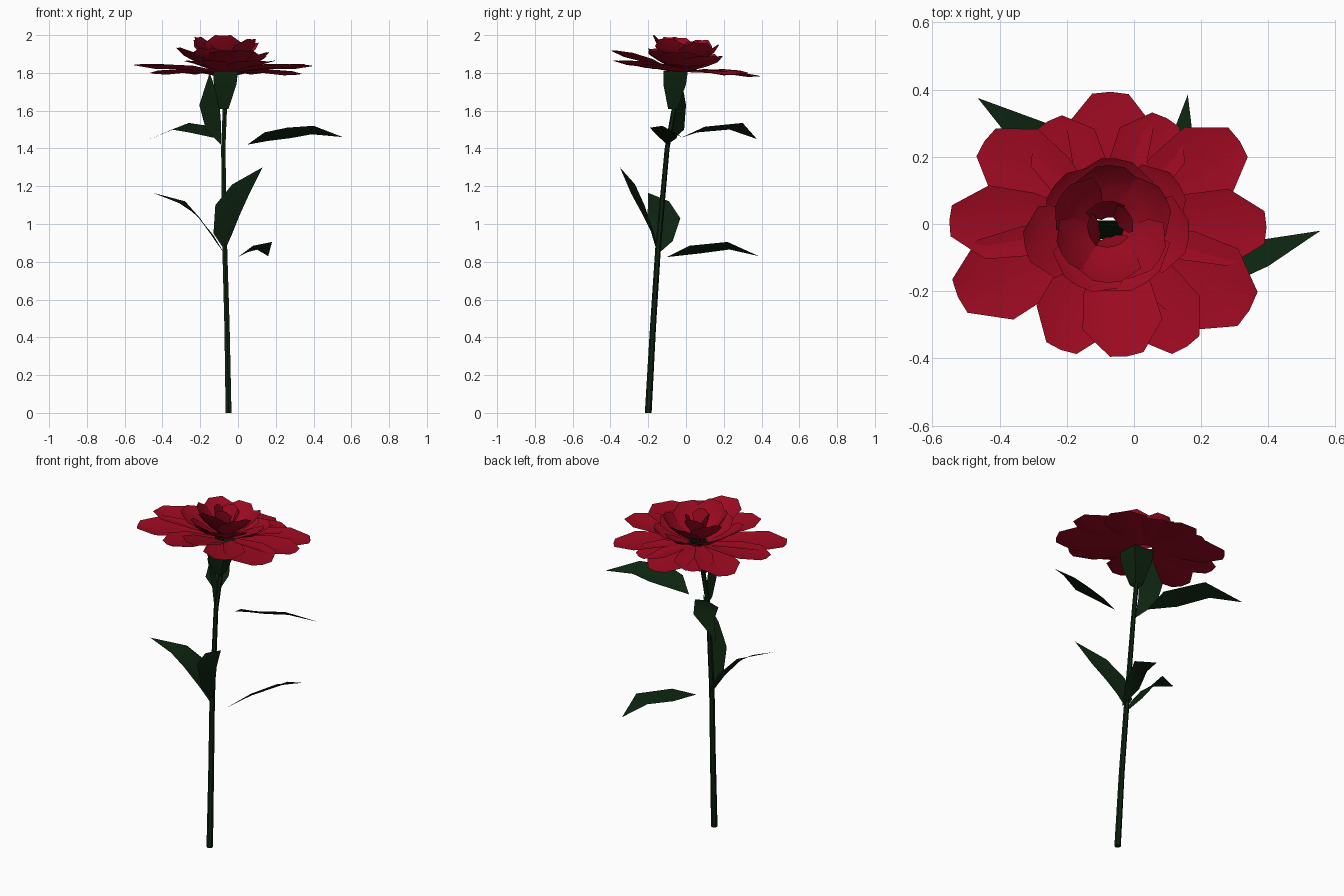
import bpy, bmesh, math
from mathutils import Vector

if "Cube" in bpy.data.objects:
    bpy.data.objects.remove(bpy.data.objects["Cube"], do_unlink=True)


def make_material(name, rgb):
    mat = bpy.data.materials.new(name)
    mat.use_nodes = True
    mat.diffuse_color = (*rgb, 1)
    mat.node_tree.nodes["Principled BSDF"].inputs["Base Color"].default_value = (*rgb, 1)
    return mat


RED = make_material("petal red", (0.34, 0.003, 0.015))
GREEN = make_material("dark leaf green", (0.004, 0.017, 0.005))


def add_grid(name, rows, mat, closed=False, caps=False):
    """Skin rows of points into one surface; closed rows become tubes."""
    bm = bmesh.new()
    grid = [[bm.verts.new(p) for p in row] for row in rows]
    n = len(rows[0])
    for low, high in zip(grid, grid[1:]):
        for i in range(n if closed else n - 1):
            j = (i + 1) % n
            bm.faces.new((low[i], low[j], high[j], high[i]))
    if caps:
        bm.faces.new(grid[0][::-1])
        bm.faces.new(grid[-1])
    bmesh.ops.remove_doubles(bm, verts=bm.verts, dist=0.0005)
    mesh = bpy.data.meshes.new(name)
    bm.to_mesh(mesh)
    bm.free()
    mesh.materials.append(mat)
    obj = bpy.data.objects.new(name, mesh)
    bpy.context.collection.objects.link(obj)
    bpy.ops.object.select_all(action="DESELECT")
    obj.select_set(True)
    bpy.context.view_layer.objects.active = obj
    bpy.ops.object.shade_smooth_by_angle(angle=math.radians(35))
    return obj


def ring(centre, radius, sides):
    x, y, z = centre
    angles = [math.tau * (i + 0.5) / sides for i in range(sides)]
    return [(x + radius * math.cos(a), y + radius * math.sin(a), z) for a in angles]


def add_leaf(name, base, left, right, tip, fold=0.012):
    """Leaf strip between two edges, creased along a sunken midrib."""
    rows = [[base] * 3]
    for a, b in zip(left, right):
        mid = (Vector(a) + Vector(b)) / 2 - Vector((0, 0, fold))
        rows.append([a, mid, b])
    rows.append([tip] * 3)
    return add_grid(name, rows, GREEN)


def add_petal(name, tip, width, root_radius, root_z, bulge, cup):
    """Broad petal from the flower centre to its tip, dished across its width."""
    tip = Vector(tip)
    out = Vector((tip.x - CENTRE.x, tip.y - CENTRE.y, 0)).normalized()
    side = Vector((-out.y, out.x, 0))
    root = CENTRE + out * root_radius
    root.z = root_z
    rows = []
    for t, spread, lift in ((0, 0.3, 0), (0.45, 0.85, 1), (0.78, 1, 0.7), (1, 0.42, 0)):
        mid = root.lerp(tip, t) + Vector((0, 0, bulge * lift))
        half = width * spread / 2
        drop = Vector((0, 0, cup * spread))
        pull = out * (0.12 * width * spread)
        rows.append([mid - side * half - pull, mid - drop, mid + side * half - pull])
    # keep the tip edge nearly straight
    rows[-1][1] = rows[-1][1].lerp((rows[-1][0] + rows[-1][2]) / 2, 0.5)
    return add_grid(name, [row[::-1] for row in rows], RED)


CENTRE = Vector((-0.075, -0.01, 0))

# Stem and four-cornered calyx
stem = [((-0.05, -0.2, 0), 0.018), ((-0.058, -0.175, 0.45), 0.016),
        ((-0.07, -0.148, 0.87), 0.015), ((-0.078, -0.1, 1.4), 0.013),
        ((-0.07, -0.065, 1.6), 0.013), ((-0.075, -0.05, 1.81), 0.013)]
add_grid("stem", [ring(c, r, 6) for c, r in stem], GREEN, closed=True, caps=True)
calyx = [((-0.075, -0.07, 1.61), 0.035), ((-0.068, -0.06, 1.74), 0.085),
         ((-0.065, -0.055, 1.81), 0.092)]
add_grid("calyx", [ring(c, r, 4) for c, r in calyx], GREEN, closed=True)

# Leaves
add_leaf("sepal_leaf", (-0.09, -0.1, 1.42),
         [(-0.17, -0.01, 1.5), (-0.205, 0, 1.63)],
         [(-0.09, -0.07, 1.53), (-0.1, -0.08, 1.66)], (-0.15, -0.03, 1.8), 0)
add_leaf("upper_left_leaf", (0.05, -0.1, 1.42),
         [(0.14, -0.17, 1.485), (0.26, -0.19, 1.51), (0.4, -0.125, 1.52)],
         [(0.16, -0.07, 1.44), (0.28, -0.05, 1.455), (0.39, -0.045, 1.475)],
         (0.555, -0.02, 1.46))
add_leaf("upper_right_leaf", (-0.12, -0.03, 1.455),
         [(-0.26, 0.06, 1.485), (-0.35, 0.23, 1.5)],
         [(-0.13, 0.1, 1.515), (-0.26, 0.3, 1.535)], (-0.465, 0.375, 1.45), 0)
add_leaf("lower_back_leaf", (0, -0.1, 0.825),
         [(0.08, 0.02, 0.885), (0.18, 0.22, 0.905)],
         [(0.03, 0.08, 0.845), (0.1, 0.23, 0.865)], (0.16, 0.385, 0.83))
add_leaf("lower_front_leaf", (-0.07, -0.15, 0.86),
         [(-0.13, -0.17, 0.95), (-0.12, -0.22, 1.1), (-0.03, -0.27, 1.21)],
         [(-0.03, -0.18, 0.95), (0.01, -0.23, 1.05), (0.06, -0.29, 1.16)],
         (0.13, -0.35, 1.3))
add_leaf("lower_right_leaf", (-0.07, -0.15, 0.84),
         [(-0.13, -0.18, 0.94), (-0.22, -0.205, 1.05), (-0.31, -0.2, 1.11)],
         [(-0.12, -0.07, 0.91), (-0.2, -0.03, 1.03), (-0.28, -0.09, 1.12)],
         (-0.45, -0.2, 1.165), 0.005)

# Petal layers: tip position and width
outer = [(-0.07, 0.4, 1.785, 0.26), (0.1, 0.32, 1.8, 0.22), (0.32, 0.25, 1.795, 0.25),
         (0.4, -0.01, 1.84, 0.23), (0.35, -0.26, 1.845, 0.28), (0.16, -0.37, 1.865, 0.23),
         (-0.02, -0.4, 1.92, 0.24), (-0.22, -0.38, 1.865, 0.23),
         (-0.53, -0.22, 1.84, 0.26), (-0.555, 0.01, 1.845, 0.22),
         (-0.45, 0.25, 1.8, 0.24), (-0.26, 0.31, 1.8, 0.22)]
middle = [(-0.05, 0.2, 1.89, 0.23), (0.14, 0.12, 1.89, 0.22), (0.17, -0.04, 1.91, 0.23),
          (0.04, -0.18, 1.92, 0.25), (-0.17, -0.19, 1.93, 0.23), (-0.33, -0.07, 1.935, 0.22),
          (-0.24, 0.12, 1.9, 0.23)]
inner = [(0.1, 0.08, 1.96, 0.2), (0.08, -0.11, 1.98, 0.2), (-0.08, -0.18, 2.0, 0.2),
         (-0.22, -0.09, 1.99, 0.18), (-0.22, 0.09, 1.975, 0.19), (-0.07, 0.18, 1.95, 0.2)]
heart = [(-0.01, 0.03, 1.965, 0.1), (-0.06, -0.07, 1.985, 0.1),
         (-0.14, -0.02, 1.985, 0.1), (-0.09, 0.07, 1.97, 0.12)]
layers = [("outer_petal", outer, 0.06, 1.81, 0.015, 0.022),
          ("middle_petal", middle, 0.05, 1.82, 0.0, 0.02),
          ("inner_petal", inner, 0.045, 1.84, -0.01, 0.012),
          ("heart_petal", heart, 0.03, 1.86, 0.0, 0.0)]
for name, petals, root_radius, root_z, bulge, cup in layers:
    for number, (x, y, z, width) in enumerate(petals, 1):
        add_petal(f"{name}_{number}", (x, y, z), width, root_radius, root_z, bulge, cup)
